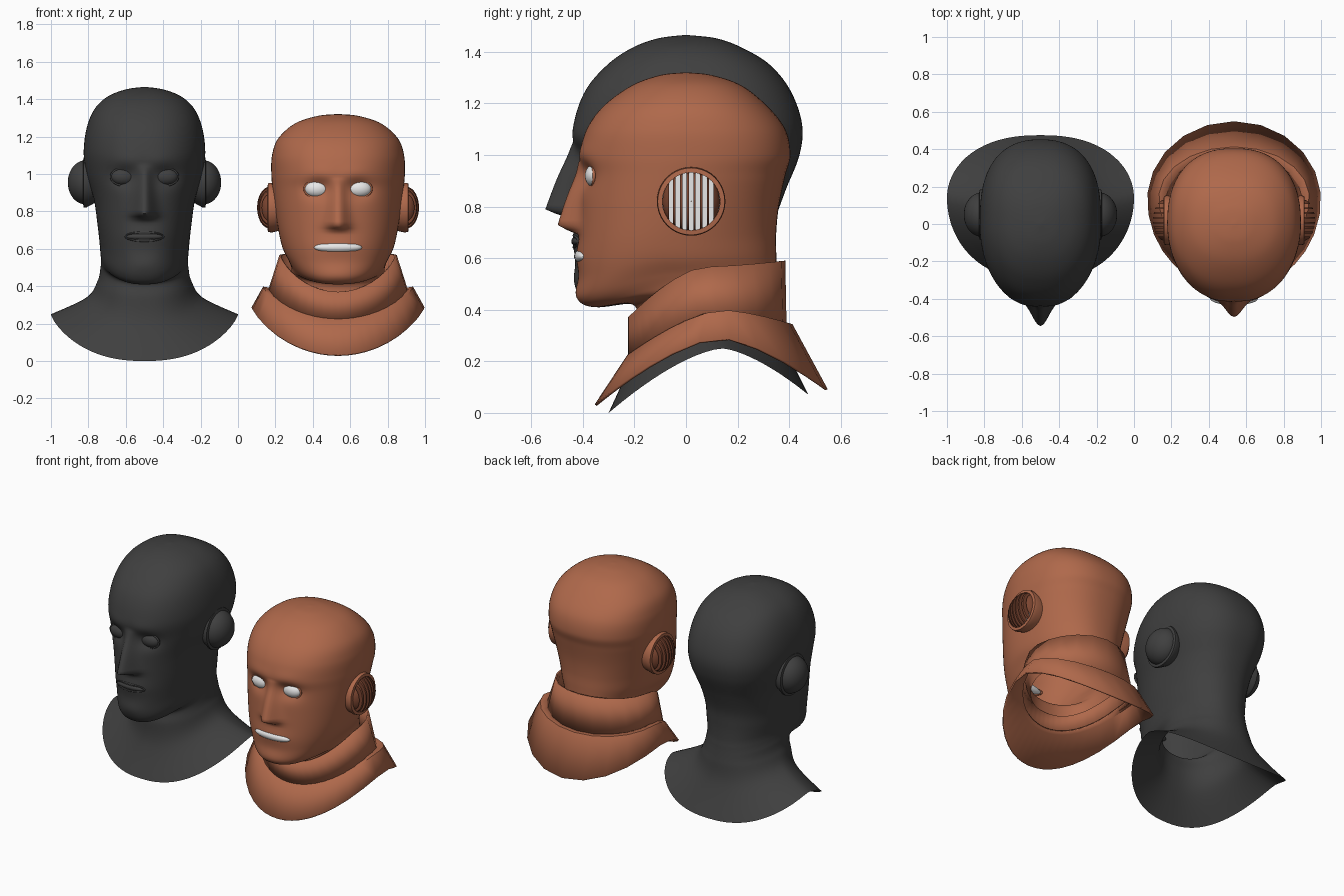
import bpy, bmesh
from math import sin, cos, pi, exp, sqrt, radians
from mathutils import Vector

old = bpy.data.objects.get("Cube")
if old:
    bpy.data.objects.remove(old)

def material(name, rgb):
    mat = bpy.data.materials.new(name)
    mat.use_nodes = True
    mat.diffuse_color = (*rgb, 1)
    mat.node_tree.nodes["Principled BSDF"].inputs["Base Color"].default_value = (*rgb, 1)
    return mat

charcoal = material("charcoal", (0.05, 0.05, 0.05))
copper = material("copper", (0.43, 0.14, 0.07))
brown = material("dark copper", (0.2, 0.06, 0.03))
white = material("white", (0.8, 0.8, 0.8))

def finish(name, bm, mat, location, sharp=40):
    bmesh.ops.remove_doubles(bm, verts=bm.verts, dist=0.0001)
    bmesh.ops.recalc_face_normals(bm, faces=bm.faces)
    mesh = bpy.data.meshes.new(name)
    bm.to_mesh(mesh)
    bm.free()
    mesh.shade_smooth()
    mesh.set_sharp_from_angle(angle=radians(sharp))
    mesh.materials.append(mat)
    obj = bpy.data.objects.new(name, mesh)
    obj.location = location
    bpy.context.scene.collection.objects.link(obj)
    return obj

def skin_grid(bm, rows, closed=True):
    """Join rows of points with quads."""
    grid = [[bm.verts.new(p) for p in row] for row in rows]
    for a, b in zip(grid, grid[1:]):
        for i in range(len(a) if closed else len(a) - 1):
            j = (i + 1) % len(a)
            bm.faces.new((a[i], a[j], b[j], b[i]))
    return grid

def spline(rings, steps):
    """Catmull-Rom blend between neighbouring ring settings."""
    out, last = [], len(rings) - 1
    for i in range(last):
        near = [rings[min(max(k, 0), last)] for k in range(i - 1, i + 3)]
        for t in (s / steps for s in range(steps)):
            out.append([b + t * ((c - a) / 2 + t * (a - 2.5 * b + 2 * c - d / 2
                        + t * (1.5 * (b - c) + (d - a) / 2))) for a, b, c, d in zip(*near)])
    return out + [rings[-1]]

def ring_points(ring, count, square=1, back=1):
    """Tilted oval: front z, front y, side z, side y, half width, back z, back y."""
    zf, yf, zs, ys, w, zb, yb = ring
    points = []
    for i in range(count):
        t = 2 * pi * i / count
        a = t - 0.5 * sin(t)          # denser towards the face
        c, s = cos(a), sin(a)
        ze, ye, power = (zf, yf, 1) if c > 0 else (zb, yb, back)
        x = w * abs(s) ** square * (1 if s > 0 else -1)
        points.append(Vector((x, ys + (ye - ys) * abs(c) ** power,
                              zs + (ze - zs) * abs(c) ** 1.5)))
    return points

def sculpt(p, bridge, tip, length, eye, mouth):
    """Push nose, eye sockets, lips and chin out of the front surface."""
    if p.y > -0.15:
        return p
    x, u = abs(p.x), max(0, (bridge - p.z) / (bridge - tip))
    fall = min(1, max(0, 1 - (tip - p.z) / 0.045))
    rise = min(u, 1) ** 0.8 * fall * fall * (3 - 2 * fall)
    p.y -= length * rise * exp(-(x / (0.028 + 0.03 * min(u, 1))) ** 2)
    for push, x0, z0, sx, sz in ((-0.03, 0.11, eye, 0.07, 0.05),
                                 (0.007, 0.09, eye + 0.085, 0.1, 0.04),
                                 (0.01, 0, mouth, 0.13, 0.05),
                                 (0.012, 0, mouth - 0.15, 0.1, 0.05)):
        p.y -= push * exp(-((x - x0) / sx) ** 2 - ((p.z - z0) / sz) ** 2)
    return p

def head(name, rings, face, mat, x, fullness):
    bm = bmesh.new()
    rows = []
    for r in spline(rings, 9):
        back = 1 - fullness * min(1, max(0, (r[5] - 0.55) / 0.35))
        rows.append([sculpt(p, *face) for p in ring_points(r, 96, 0.85, back)])
    bm.faces.new(skin_grid(bm, rows)[0])
    finish(name, bm, mat, (x, 0, 0), 75)

def band(name, rings, mat, x):
    bm = bmesh.new()
    skin_grid(bm, [ring_points(r, 30) for r in rings])
    mod = finish(name, bm, mat, (x, 0, 0)).modifiers.new("thickness", "SOLIDIFY")
    mod.thickness, mod.offset = 0.01, 0

def lathe(name, profile, side, mat, centre, count=40):
    """Turn (radius, outward distance) points about the ear axis."""
    bm = bmesh.new()
    turns = [2 * pi * i / count for i in range(count)]
    skin_grid(bm, [[(side * d, r * cos(t), r * sin(t)) for t in turns] for r, d in profile])
    finish(name, bm, mat, centre)

def ellipsoid(name, centre, size, mat):
    bm = bmesh.new()
    bmesh.ops.create_uvsphere(bm, u_segments=28, v_segments=16, radius=1)
    bmesh.ops.scale(bm, vec=size, verts=bm.verts)
    finish(name, bm, mat, centre)

def rim(name, centre, rx, rz, mat, tube=0.006):
    """Soft oval rim around an eye or the mouth, curved back at its ends."""
    bm = bmesh.new()
    rows = []
    for a in (2 * pi * i / 32 for i in range(33)):
        rows.append([((rx + tube * cos(b)) * cos(a),
                      tube * sin(b) + 0.025 * (rx / 0.12 * cos(a)) ** 2,
                      (rz + tube * cos(b)) * sin(a)) for b in (2 * pi * k / 10 for k in range(10))])
    skin_grid(bm, rows)
    finish(name, bm, mat, centre)

def grille(name, side, centre, radius, depth):
    """Dome of deep upright slats with seven slots."""
    bm = bmesh.new()
    edges = [-radius * 0.999]
    for i in range(-3, 4):
        edges += [i * 0.026 - 0.0085, i * 0.026 + 0.0085]
    edges.append(radius * 0.999)
    for a, b in zip(edges[::2], edges[1::2]):
        rows = []
        for y in (a + (b - a) * k / 4 for k in range(5)):
            h = sqrt(radius ** 2 - y * y)
            rows.append([(side * depth * h / radius * cos(t), y, h * sin(t))
                         for t in (pi * (j / 20 - 0.5) for j in range(21))])
        skin_grid(bm, rows, False)
    bmesh.ops.remove_doubles(bm, verts=bm.verts, dist=0.0001)
    deep = bmesh.ops.extrude_face_region(bm, geom=bm.faces[:], use_keep_orig=True)["geom"]
    bmesh.ops.translate(bm, vec=(-side * 0.035, 0, 0),
                        verts=[v for v in deep if isinstance(v, bmesh.types.BMVert)])
    finish(name, bm, brown, centre)

def level(z, front, width, back, middle=0):
    return (z, front, z, middle, width, z, back)

# Charcoal bust: skull, jaw, neck and flared shoulders
dark_x, copper_x = -0.5, 0.535
head("charcoal_bust", [
    level(1.465, -0.01, 0.01, 0.01), level(1.452, -0.11, 0.1, 0.12),
    level(1.415, -0.21, 0.195, 0.22), level(1.35, -0.305, 0.265, 0.325),
    level(1.25, -0.39, 0.308, 0.405), level(1.12, -0.435, 0.325, 0.45),
    level(1.0, -0.43, 0.31, 0.44), level(0.86, -0.43, 0.27, 0.385, -0.03),
    (0.7, -0.43, 0.72, -0.03, 0.25, 0.74, 0.345),
    (0.55, -0.425, 0.63, 0, 0.24, 0.64, 0.335),
    (0.45, -0.41, 0.57, 0, 0.235, 0.55, 0.335),
    (0.41, -0.35, 0.54, 0.02, 0.232, 0.5, 0.34),
    (0.42, -0.2, 0.5, 0.04, 0.235, 0.46, 0.345),
    (0.34, -0.2, 0.43, 0.06, 0.25, 0.4, 0.355),
    (0.2, -0.215, 0.34, 0.1, 0.31, 0.27, 0.38),
    (0.0, -0.3, 0.25, 0.14, 0.5, 0.07, 0.475),
], (1.05, 0.79, 0.115, 0.985, 0.665), charcoal, dark_x, 0.25)

# Copper mask head with a short hidden neck
head("copper_head", [
    level(1.32, -0.01, 0.01, 0.01), level(1.31, -0.1, 0.11, 0.1),
    level(1.27, -0.21, 0.23, 0.215), level(1.19, -0.32, 0.32, 0.315),
    level(1.1, -0.385, 0.353, 0.385), level(1.0, -0.41, 0.357, 0.405),
    level(0.92, -0.405, 0.35, 0.385, -0.02), level(0.8, -0.41, 0.335, 0.36, -0.05),
    (0.64, -0.415, 0.68, -0.07, 0.315, 0.7, 0.35),
    (0.53, -0.415, 0.6, -0.06, 0.295, 0.62, 0.35),
    (0.44, -0.41, 0.54, -0.03, 0.265, 0.55, 0.35),
    (0.41, -0.35, 0.5, 0.02, 0.25, 0.5, 0.35),
    (0.42, -0.2, 0.46, 0.04, 0.25, 0.45, 0.35),
    (0.33, -0.19, 0.4, 0.06, 0.25, 0.4, 0.35),
], (0.98, 0.73, 0.085, 0.92, 0.61), copper, copper_x, 0.15)

# Neck band, and flared collar with an inner ledge
band("neck_band", [(0.37, -0.22, 0.565, 0.07, 0.31, 0.59, 0.38),
                   (0.22, -0.22, 0.38, 0.1, 0.37, 0.33, 0.385)], copper, copper_x)
band("flared_collar", [(0.23, -0.2, 0.385, 0.1, 0.35, 0.345, 0.365),
                       (0.22, -0.225, 0.395, 0.14, 0.4, 0.34, 0.41),
                       (0.03, -0.35, 0.29, 0.13, 0.46, 0.09, 0.545)], copper, copper_x)

# Eyes with lids, and ears, on both sides
quarter = [pi / 2 * k / 10 for k in range(11)]
for side, word in ((1, "left"), (-1, "right")):
    for tone, x, y, z, skin, ball in (("charcoal", dark_x, -0.37, 0.985, charcoal, charcoal),
                                      ("copper", copper_x, -0.352, 0.92, copper, white)):
        ellipsoid(f"{tone}_{word}_eye", (x + side * 0.112, y, z), (0.067, 0.04, 0.046), ball)
        rim(f"{tone}_{word}_eyelid", (x + side * 0.112, y - 0.012, z), 0.067, 0.046, skin)
    ear = (dark_x, 0.05, 0.955)
    lathe(f"charcoal_{word}_ear_pad", [(0.09, 0.23), (0.135, 0.312), (0.133, 0.325), (0.1, 0.332)],
          side, charcoal, ear)
    lathe(f"charcoal_{word}_ear_dome", [(0.118 * cos(a), 0.315 + 0.095 * sin(a)) for a in quarter],
          side, charcoal, ear)
    ear = (copper_x, 0.02, 0.82)
    lathe(f"copper_{word}_ear_ring", [(0.118, 0.29), (0.133, 0.355), (0.13, 0.375),
                                      (0.112, 0.377), (0.112, 0.33)], side, copper, ear)
    lathe(f"{word}_ear_backing", [(0.113, 0.357), (0.001, 0.357)], side, white, ear)
    grille(f"{word}_ear_grille", side, (copper_x + side * 0.365, 0.02, 0.82), 0.112, 0.068)

# Mouths with lips
ellipsoid("white_mouth", (copper_x, -0.398, 0.607), (0.128, 0.036, 0.03), white)
rim("copper_lips", (copper_x, -0.414, 0.607), 0.128, 0.031, copper)
ellipsoid("charcoal_mouth", (dark_x, -0.415, 0.665), (0.1, 0.03, 0.022), charcoal)
rim("charcoal_lips", (dark_x, -0.434, 0.665), 0.1, 0.023, charcoal)
